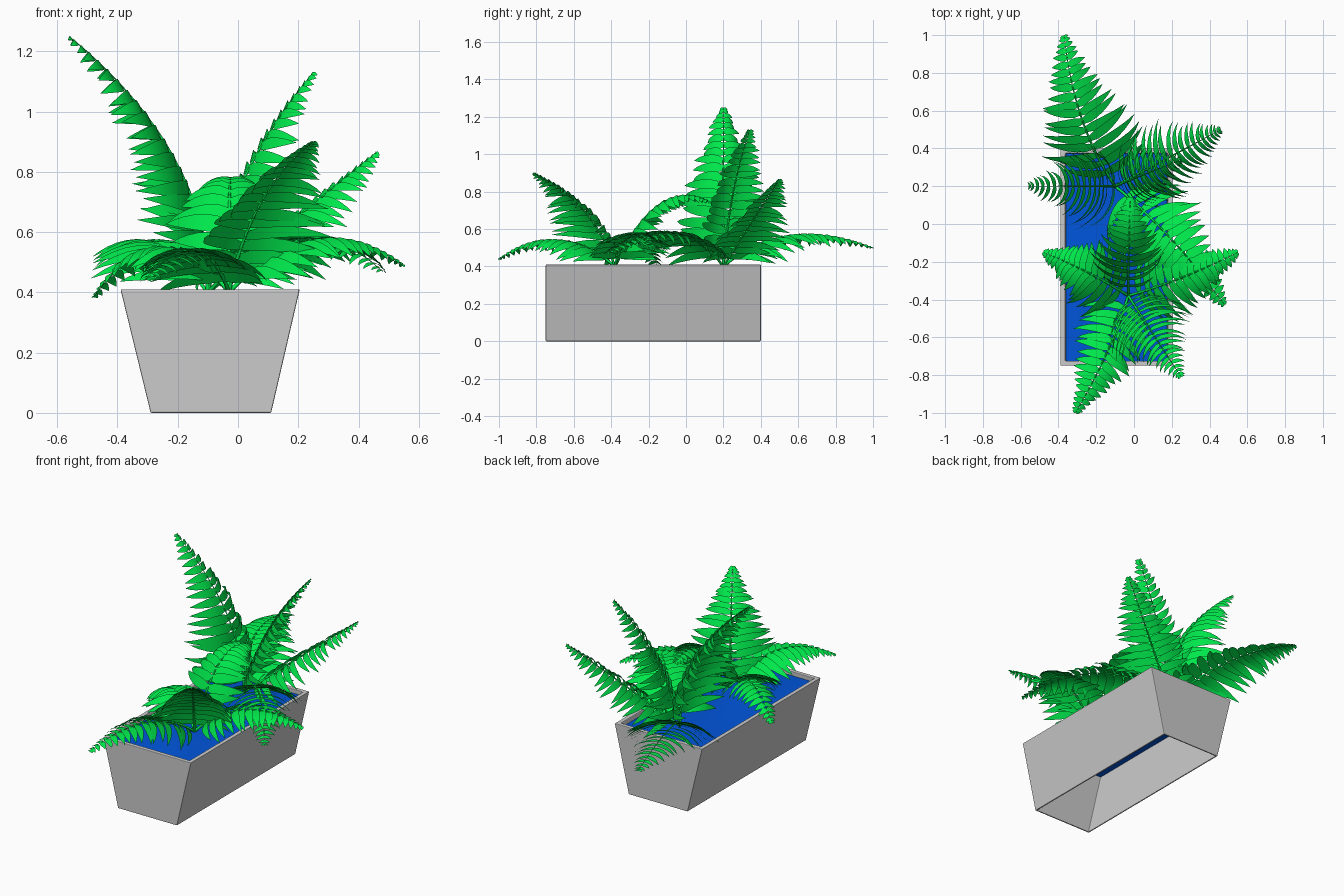
import bpy, bmesh, math, random
from mathutils import Vector

if "Cube" in bpy.data.objects:
    bpy.data.objects.remove(bpy.data.objects["Cube"])

random.seed(4)


def material(name, color):
    m = bpy.data.materials.new(name)
    m.diffuse_color = color
    m.use_nodes = True
    m.node_tree.nodes["Principled BSDF"].inputs["Base Color"].default_value = m.diffuse_color
    return m


GREEN = material("leaf_green", (0.0, 0.8, 0.07, 1))
BLUE = material("soil_blue", (0.0, 0.09, 0.7, 1))


def finish(bm, name, mat=None, smooth=False, normals=True):
    if normals:
        bmesh.ops.recalc_face_normals(bm, faces=bm.faces)
    me = bpy.data.meshes.new(name)
    bm.to_mesh(me)
    bm.free()
    ob = bpy.data.objects.new(name, me)
    bpy.context.collection.objects.link(ob)
    if mat:
        me.materials.append(mat)
    for p in me.polygons:
        p.use_smooth = smooth
    return ob


# Planter: flared trough, open at top and bottom
def planter():
    bm = bmesh.new()

    def ring(x0, x1, z, inset):
        x0, x1, y0, y1 = x0 + inset, x1 - inset, -0.75 + inset, 0.40 - inset
        return [bm.verts.new((x, y, z)) for x, y in ((x0, y0), (x1, y0), (x1, y1), (x0, y1))]

    rings = [ring(-0.29, 0.11, 0, 0), ring(-0.39, 0.205, 0.41, 0),
             ring(-0.39, 0.205, 0.41, 0.026), ring(-0.29, 0.11, 0, 0.009)]
    for a, b in zip(rings, rings[1:] + rings[:1]):
        for i in range(4):
            j = (i + 1) % 4
            bm.faces.new((a[i], a[j], b[j], b[i]))
    ob = finish(bm, "planter")
    bev = ob.modifiers.new("soft_edges", 'BEVEL')
    bev.width = 0.004
    bev.segments = 2


# Soil: gently mounded sheet just under the rim
def soil():
    bm = bmesh.new()
    nx, ny = 12, 22
    rows = []
    for j in range(ny + 1):
        y = -0.726 + 1.102 * j / ny
        row = []
        for i in range(nx + 1):
            x = -0.364 + 0.544 * i / nx
            edge = math.sin(math.pi * i / nx) * math.sin(math.pi * j / ny)
            z = 0.384 + 0.022 * edge + 0.012 * edge * math.sin(9 * x + 7 * y)
            row.append(bm.verts.new((x, y, z)))
        rows.append(row)
    for a, b in zip(rows, rows[1:]):
        for i in range(nx):
            bm.faces.new((a[i], a[i + 1], b[i + 1], b[i]))
    finish(bm, "soil", BLUE, True)


# One curved, tapered leaflet that droops towards the underside of the frond
def leaflet(bm, root, side, along, up, length, width, bow):
    n = 6
    shape = (0.6, 1.0, 1.0, 0.88, 0.65, 0.36, 0.0)
    p = root.copy()
    prev = None
    bend = random.uniform(0.75, 1.2)
    sweep = random.uniform(0.05, 0.25)
    for k in range(n + 1):
        t = k / n
        droop = math.radians(bow * t) * bend
        d = (side * math.cos(droop) - up * math.sin(droop) + along * (sweep + 0.25 * t)).normalized()
        half = (along + up * 0.25) * (0.5 * width * shape[k])
        if k == n:
            bm.faces.new((prev[0], prev[1], bm.verts.new(p)))
        else:
            cur = [bm.verts.new(p - half), bm.verts.new(p + half)]
            if prev:
                bm.faces.new((prev[0], prev[1], cur[1], cur[0]))
            prev = cur
        p = p + d * (length / n)


# Frond: arching stem carrying paired leaflets
def frond(name, base, ctrl, tip, size=0.33, bow=62, pairs=19):
    a, c, b = Vector(base), Vector(ctrl), Vector(tip)
    heading = Vector((b.x - a.x, b.y - a.y, 0)).normalized()
    side = heading.cross(Vector((0, 0, 1)))
    total = (c - a).length + (b - c).length

    def frame(t):
        p = a * (1 - t) ** 2 + c * (2 * t * (1 - t)) + b * t * t
        tan = ((c - a) * (1 - t) + (b - c) * t).normalized()
        return p, tan, side.cross(tan)

    bm = bmesh.new()
    prev = None
    for i in range(17):
        p, tan, up = frame(i / 16)
        r = 0.008 * (1 - 0.85 * i / 16)
        cur = [bm.verts.new(p + side * (r * math.cos(q)) + up * (r * math.sin(q)))
               for q in (0, math.pi / 2, math.pi, 3 * math.pi / 2)]
        if prev:
            for k in range(4):
                bm.faces.new((prev[k], prev[(k + 1) % 4], cur[(k + 1) % 4], cur[k]))
        prev = cur
    for i in range(pairs):
        # spacing tightens towards the tip
        u = i / (pairs - 1)
        for s in (-1, 1):
            t = 0.11 + 0.88 * (1 - (1 - u) ** 1.35) + random.uniform(-0.006, 0.006) * (1 - u)
            p, tan, up = frame(t)
            length = size * min(1, 0.6 + 1.5 * t) * (1 - t) ** 0.85 + 0.018
            width = total * 1.15 * max(1 - u, 0.1) ** 0.35 / pairs
            width = min(width, 0.06, 0.4 * length + 0.008)
            leaflet(bm, p, side * s, tan, up, length * random.uniform(0.9, 1.08), width, bow)
    finish(bm, name, GREEN, True, normals=False)


planter()
soil()

# Back fern
R = (-0.10, 0.20, 0.40)
frond("back_fern_tall_frond", R, (-0.10, 0.20, 0.87), (-0.56, 0.20, 1.25), 0.43, 85)
frond("back_fern_upright_frond", R, (-0.03, 0.23, 0.80), (0.25, 0.34, 1.13), 0.32, 70)
frond("back_fern_right_frond", R, (0.18, 0.35, 0.64), (0.46, 0.50, 0.865), 0.33)
frond("back_fern_rear_frond", R, (-0.32, 0.52, 0.68), (-0.37, 1.00, 0.50), 0.37, 48)
frond("back_fern_low_frond", R, (0.20, -0.04, 0.73), (0.48, -0.43, 0.47), 0.36, 52)

# Front fern
F = (-0.03, -0.38, 0.40)
frond("front_fern_tall_frond", F, (0.04, -0.49, 0.74), (0.25, -0.81, 0.90), 0.37, 70)
frond("front_fern_front_frond", F, (-0.12, -0.68, 0.66), (-0.31, -1.00, 0.44), 0.30, 52, 17)
frond("front_fern_right_frond", F, (0.25, -0.30, 0.70), (0.55, -0.15, 0.49), 0.30, 52, 17)
frond("front_fern_left_frond", F, (-0.25, -0.24, 0.70), (-0.48, -0.15, 0.385), 0.29, 55, 16)
frond("front_fern_rear_frond", F, (-0.03, -0.15, 0.90), (-0.02, 0.14, 0.74), 0.29, 62, 16)
